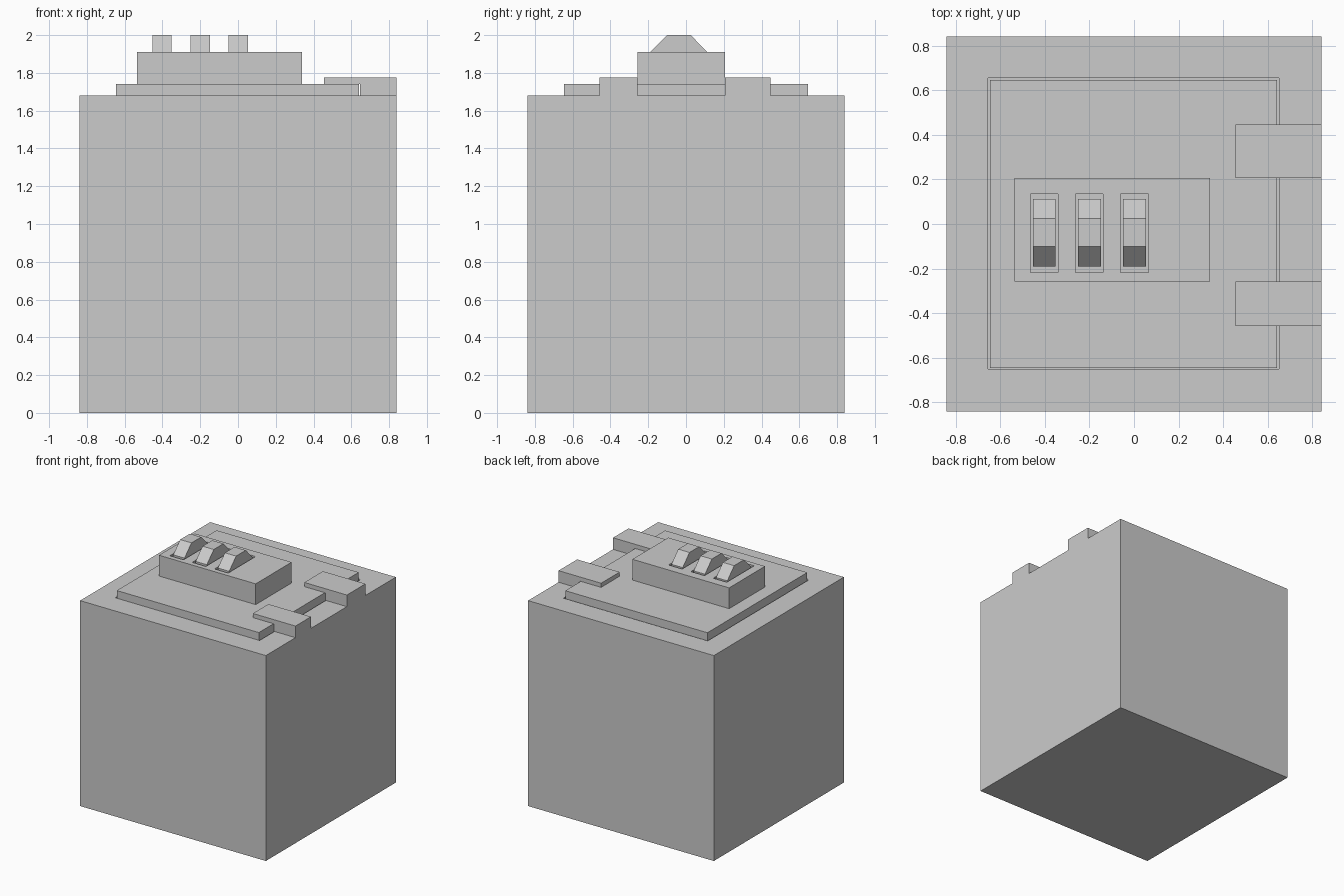
import bpy, bmesh

if "Cube" in bpy.data.objects:
    bpy.data.objects.remove(bpy.data.objects["Cube"])


def prism(name, profile, lo, hi, axis):
    """Extrude a 2D profile from lo to hi: axis 'x' takes (y, z), axis 'y' takes (x, z)."""
    bm = bmesh.new()
    place = (lambda a, b, t: (t, a, b)) if axis == 'x' else (lambda a, b, t: (a, t, b))
    face = bm.faces.new([bm.verts.new(place(a, b, lo)) for a, b in profile])
    moved = bmesh.ops.extrude_face_region(bm, geom=[face])["geom"]
    verts = [g for g in moved if isinstance(g, bmesh.types.BMVert)]
    bmesh.ops.translate(bm, verts=verts, vec=place(0, 0, hi - lo))
    bmesh.ops.recalc_face_normals(bm, faces=bm.faces)
    mesh = bpy.data.meshes.new(name)
    bm.to_mesh(mesh)
    bm.free()
    obj = bpy.data.objects.new(name, mesh)
    bpy.context.collection.objects.link(obj)
    return obj


def box(name, x0, x1, y0, y1, z0, z1):
    return prism(name, [(x0, z0), (x1, z0), (x1, z1), (x0, z1)], y0, y1, 'y')


def combine(target, other, operation):
    """Apply a boolean and remove the helper object."""
    mod = target.modifiers.new(operation.title(), 'BOOLEAN')
    mod.operation, mod.object, mod.solver = operation, other, 'EXACT'
    bpy.context.view_layer.objects.active = target
    bpy.ops.object.modifier_apply(modifier=mod.name)
    bpy.data.objects.remove(other)


# Cubic case with a shallow recess around the cover plate
case = box("case", -0.84, 0.84, -0.84, 0.84, 0, 1.68)
combine(case, box("recess", -0.655, 0.65, -0.65, 0.655, 1.64, 1.8), 'DIFFERENCE')

# Stepped retaining clips, flush with the case side and hooked over the plate
clip = [(0.645, 1.66), (0.84, 1.66), (0.84, 1.775), (0.455, 1.775), (0.455, 1.741), (0.645, 1.741)]
for y0, y1 in ((-0.457, -0.257), (0.207, 0.447)):
    combine(case, prism("clip", clip, y0, y1, 'y'), 'UNION')

# Cover plate sitting in the recess
box("cover_plate", -0.645, 0.64, -0.645, 0.645, 1.64, 1.74)

# Raised switch housing with slots, and a wedge-shaped switch in each
housing = box("switch_housing", -0.535, 0.34, -0.257, 0.207, 1.74, 1.91)
switch = [(-0.19, 1.85), (0.113, 1.85), (0.113, 1.91), (0.025, 2.0), (-0.1, 2.0), (-0.19, 1.91)]
for i in range(3):
    x = -0.402 + 0.202 * i
    combine(housing, box("slot", x - 0.062, x + 0.062, -0.218, 0.135, 1.85, 2.0), 'DIFFERENCE')
    prism(f"switch_{i + 1}", switch, x - 0.051, x + 0.051, 'x')
